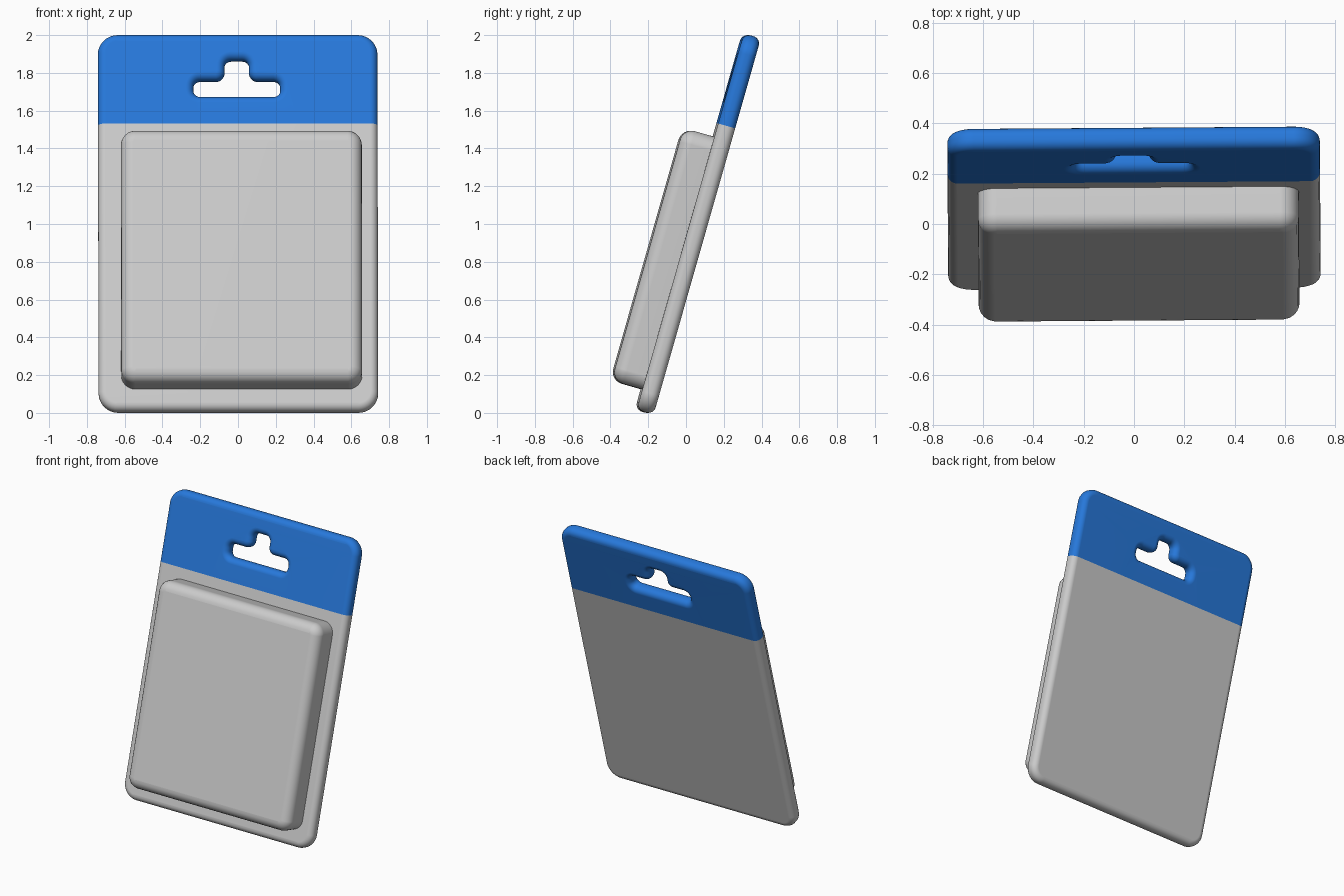
import bpy, bmesh, math
from mathutils import Vector, Matrix

if "Cube" in bpy.data.objects:
    bpy.data.objects.remove(bpy.data.objects["Cube"])

TILT = math.radians(15.9)
YAW = math.radians(0.4)
# card plane frame: local x = right, local y = up the card, local z = out of the front
FRAME = (Matrix.Translation((0, 0.0625, 1.0)) @ Matrix.Rotation(YAW, 4, 'Z')
         @ Matrix.Rotation(math.pi / 2 - TILT, 4, 'X'))


def rounded(corners, steps=8):
    """Round each right-angled corner (x, y, radius) with an arc."""
    pts = [Vector(c[:2]) for c in corners]
    out = []
    for i, p in enumerate(pts):
        r = corners[i][2]
        a = (pts[i - 1] - p).normalized()
        b = (pts[(i + 1) % len(pts)] - p).normalized()
        c = p + r * (a + b)
        for k in range(steps + 1):
            t = math.pi / 2 * k / steps
            out.append(c - r * (b * math.cos(t) + a * math.sin(t)))
    return out


def rectangle(x0, x1, y0, y1, r):
    return rounded([(x0, y0, r), (x1, y0, r), (x1, y1, r), (x0, y1, r)])


def slab(name, outlines, half, bevel, z, cut, normal):
    """Filled outline with rounded rims, trimmed to the -normal side of a plane."""
    cu = bpy.data.curves.new(name, 'CURVE')
    cu.dimensions, cu.fill_mode = '2D', 'BOTH'
    cu.extrude, cu.bevel_depth, cu.bevel_resolution = half - bevel, bevel, 5
    for pts in outlines:
        sp = cu.splines.new('POLY')
        sp.points.add(len(pts) - 1)
        for q, p in zip(sp.points, pts):
            q.co = (p.x, p.y, 0, 1)
        sp.use_cyclic_u = True
    tmp = bpy.data.objects.new(name + "_outline", cu)
    bpy.context.collection.objects.link(tmp)
    dg = bpy.context.evaluated_depsgraph_get()
    me = bpy.data.meshes.new_from_object(tmp.evaluated_get(dg))
    bpy.data.objects.remove(tmp)

    bm = bmesh.new()
    bm.from_mesh(me)
    bmesh.ops.remove_doubles(bm, verts=bm.verts, dist=1e-4)
    bmesh.ops.recalc_face_normals(bm, faces=bm.faces)
    bmesh.ops.translate(bm, verts=bm.verts, vec=(0, 0, z))
    bmesh.ops.bisect_plane(bm, geom=bm.verts[:] + bm.edges[:] + bm.faces[:],
                           plane_co=cut, plane_no=normal, clear_outer=True)
    bm.to_mesh(me)
    bm.free()
    me.materials.clear()
    ob = bpy.data.objects.new(name, me)
    ob.matrix_world = FRAME
    bpy.context.collection.objects.link(ob)
    bpy.ops.object.select_all(action='DESELECT')
    ob.select_set(True)
    bpy.context.view_layer.objects.active = ob
    bpy.ops.object.shade_smooth_by_angle(angle=math.radians(40))
    wn = ob.modifiers.new("even_shading", 'WEIGHTED_NORMAL')
    wn.keep_sharp = True
    return ob


# backing card outline (inside the rounded rim) and its hang slot
R = 0.04
card = rectangle(-0.70, 0.70, -0.996, 0.996, 0.065)
cx, k = -0.005, 0.075
slot = rounded([(cx - 0.27, 0.655, k), (cx + 0.27, 0.655, k), (cx + 0.27, 0.825, k),
                (cx + 0.105, 0.825, 0.006), (cx + 0.105, 0.937, k), (cx - 0.105, 0.937, k),
                (cx - 0.105, 0.825, 0.006), (cx - 0.27, 0.825, k)])
SPLIT = (0, 0.54, 0)

# grey lower card and blue header, split along one line
slab("backing_card", [card], 0.047, R, 0, SPLIT, (0, 1, 0))
header = slab("header_card", [card, slot], 0.047, R, 0, SPLIT, (0, -1, 0))
blue = bpy.data.materials.new("blue")
blue.diffuse_color = (0.02, 0.19, 0.71, 1)
blue.use_nodes = True
blue.node_tree.nodes["Principled BSDF"].inputs["Base Color"].default_value = blue.diffuse_color
header.data.materials.append(blue)

# blister bubble on the front, open where it meets the card
B = 0.065
bubble = rectangle(-0.62 + B, 0.655 - B, -0.923 + B, 0.467 - B, 0.012)
slab("blister", [bubble], 0.15, B, 0.067, (0, 0, 0.04), (0, 0, -1))
